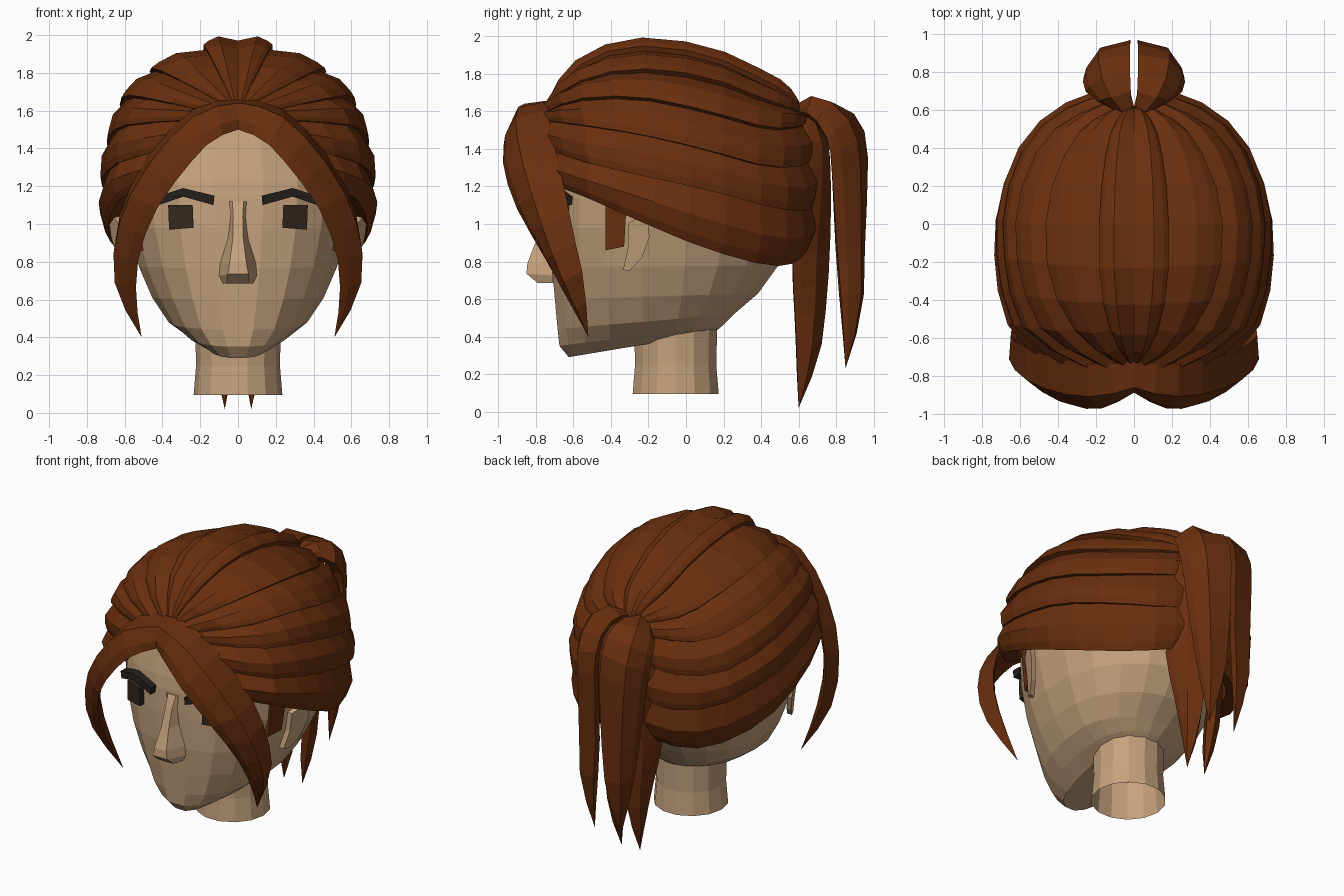
import bpy, bmesh, math
from mathutils import Vector as V

if "Cube" in bpy.data.objects:
    bpy.data.objects.remove(bpy.data.objects["Cube"])


def material(name, rgb):
    m = bpy.data.materials.new(name)
    m.diffuse_color = (*rgb, 1)
    m.use_nodes = True
    m.node_tree.nodes["Principled BSDF"].inputs["Base Color"].default_value = m.diffuse_color
    return m


SKIN = material("skin", (0.56, 0.36, 0.205))
HAIR = material("auburn hair", (0.142, 0.028, 0.0045))
EYE = material("dark brown eye", (0.033, 0.021, 0.012))
BROW = material("black brown brow", (0.018, 0.014, 0.012))


def make(name, verts, faces, mat, mirror=False):
    me = bpy.data.meshes.new(name)
    bm = bmesh.new()
    vs = [bm.verts.new(v) for v in verts]
    for f in faces:
        bm.faces.new([vs[i] for i in f])
    bmesh.ops.remove_doubles(bm, verts=bm.verts, dist=0.0005)
    bmesh.ops.recalc_face_normals(bm, faces=bm.faces)
    bm.to_mesh(me)
    bm.free()
    me.materials.append(mat)
    ob = bpy.data.objects.new(name, me)
    bpy.context.collection.objects.link(ob)
    if mirror:
        mod = ob.modifiers.new("mirror", 'MIRROR')
        mod.use_mirror_merge = False
    return ob


def loft(name, rings, mat, caps=(True, True), mirror=False):
    n = len(rings[0])
    faces = [(r * n + i, r * n + (i + 1) % n, (r + 1) * n + (i + 1) % n, (r + 1) * n + i)
             for r in range(len(rings) - 1) for i in range(n)]
    if caps[0]:
        faces.append(tuple(range(n)))
    if caps[1]:
        faces.append(tuple(range((len(rings) - 1) * n, len(rings) * n)))
    return make(name, [v for r in rings for v in r], faces, mat, mirror)


def spline(pts, steps):
    """Catmull-Rom curve through pts, resampled to steps segments."""
    p = [V(q) for q in pts]
    p = [2 * p[0] - p[1]] + p + [2 * p[-1] - p[-2]]
    out = []
    for k in range(steps + 1):
        s = k / steps * (len(p) - 3)
        i = min(int(s), len(p) - 4)
        t = s - i
        a, b, c, d = p[i:i + 4]
        out.append(0.5 * (2 * b + (c - a) * t + (2 * a - 5 * b + 4 * c - d) * t * t
                          + (3 * b - a - 3 * c + d) * t ** 3))
    return out


def strand(name, a, b, centre, bulge, thick, ridge=0.5):
    """Lock of hair between two edge curves: ridged outside, solid inside."""
    n = len(a)
    rings = []
    for k in range(n):
        i, j = max(k - 1, 0), min(k + 1, n - 1)
        w = b[k] - a[k]
        mid = a[k].lerp(b[k], ridge)
        nor = ((a[j] + b[j]) - (a[i] + b[i])).cross(b[min(k, n - 2)] - a[min(k, n - 2)])
        nor.normalize()
        if nor.dot(mid - V(centre)) < 0:
            nor = -nor
        f = min(1, w.length / 0.2) if bulge > .05 else min(1, w.length / .12)
        ring = [a[k], mid + nor * bulge * f, a[k].lerp(b[k], .85) + nor * bulge * .5 * f, b[k],
                b[k].lerp(mid, .3) - nor * thick * f, a[k].lerp(mid, .3) - nor * thick * f]
        rings.append([V((max(p.x, 0), p.y, p.z)) for p in ring])
    return loft(name, rings, HAIR, mirror=True)


# Head: rings of front height, back height, half width, front y, back y
levels = [(.29, .42, .17, -.63, .15), (.35, .46, .27, -.68, .20), (.44, .52, .37, -.69, .26),
          (.60, .63, .46, -.705, .39), (.77, .78, .53, -.72, .50), (.98, .98, .585, -.725, .56),
          (1.14, 1.14, .60, -.72, .58), (1.22, 1.22, .60, -.71, .58), (1.5, 1.5, .55, -.65, .55),
          (1.7, 1.7, .42, -.48, .42), (1.82, 1.82, .2, -.25, .2)]
N = 20
rings = []
for zf, zb, w, yf, yb in levels:
    ring = []
    for i in range(N):
        t = 2 * math.pi * (i + .5) / N
        c, s = math.cos(t), math.sin(t)
        e = .82 if s < 0 else 1
        x = w * math.copysign(abs(c) ** e, c)
        y = -.1 + (abs(s) ** e * (yf + .1) if s < 0 else s * (yb + .1))
        y = max(y, yf)
        ring.append((x, y, zf + (zb - zf) * (y - yf) / (yb - yf)))
    rings.append(ring)
loft("head", rings, SKIN)

# Neck, open at the bottom
loft("neck", [[(r * math.cos(a), -.055 + r * math.sin(a), z)
               for a in [2 * math.pi * i / 14 for i in range(14)]]
              for r, z in ((.235, .095), (.222, .25), (.228, .5))], SKIN, (False, False))

# Nose: half width at the ridge, half width at the face, front y, height
loft("nose", [[(-b, -.66, z), (-b, -.715, z), (-a, y, z + d), (a, y, z + d), (b, -.715, z), (b, -.66, z)]
              for a, b, y, z, d in ((.06, .08, -.79, .685, 0), (.055, .10, -.85, .725, .01),
                                    (.045, .095, -.845, .79, 0), (.028, .055, -.795, .92, 0),
                                    (.025, .04, -.755, 1.04, 0), (.03, .045, -.72, 1.12, 0))], SKIN)

# Ears: slanted plates that flare out toward the rear
outline = [(-.31, 1.0), (-.25, 1.04), (-.20, 1.03), (-.195, .93), (-.235, .82), (-.30, .75),
           (-.335, .755), (-.31, .87)]
loft("ear", [[(.635 + (y + .3) * .45 - (1 - z) * .15 - d, y, z) for y, z in outline]
             for d in (0, .035)], SKIN, mirror=True)

# Eyes and eyebrows: slabs following the face
eye = [(.235, .98), (.24, 1.10), (.37, 1.10), (.365, .97)]
loft("eye", [[(x, -.825 + x * .40 + d, z) for x, z in eye] for d in (0, .07)], EYE, mirror=True)
brow = [(.13, 1.10), (.125, 1.15), (.29, 1.19), (.43, 1.145), (.42, 1.10), (.29, 1.145)]
loft("eyebrow", [[(x, -.775 + x * x * .6 + d, z) for x, z in brow] for d in (0, .06)], BROW, mirror=True)

# Sideburns in front of the ears
side = [(-.43, .86), (-.43, 1.22), (-.31, 1.22), (-.33, .88)]
loft("sideburn", [[(.595 + (y + .3) * .3 - (1.1 - z) * .1 - d, y, z) for y, z in side]
                  for d in (0, .06)], HAIR, mirror=True)

# Swept-back hair: guide lines from the hairline to the tie, crown to ear
guides = [
    [(0, -.73, 1.65), (0, -.6, 1.82), (0, -.3, 1.965), (0, .1, 1.93), (0, .42, 1.79), (0, .55, 1.7), (0, .61, 1.6)],
    [(.03, -.73, 1.65), (.12, -.58, 1.84), (.18, -.3, 1.95), (.18, .1, 1.91), (.14, .42, 1.77),
     (.09, .55, 1.69), (.04, .61, 1.6)],
    [(.08, -.74, 1.64), (.30, -.58, 1.76), (.45, -.28, 1.83), (.46, .1, 1.79), (.34, .42, 1.67),
     (.2, .56, 1.62), (.06, .62, 1.59)],
    [(.18, -.74, 1.6), (.48, -.57, 1.67), (.61, -.25, 1.68), (.62, .1, 1.61), (.49, .43, 1.52),
     (.28, .59, 1.52), (.08, .65, 1.54)],
    [(.28, -.74, 1.55), (.58, -.56, 1.53), (.68, -.25, 1.48), (.69, .1, 1.40), (.57, .43, 1.31),
     (.34, .62, 1.31), (.1, .68, 1.36)],
    [(.36, -.74, 1.4), (.63, -.54, 1.33), (.72, -.2, 1.25), (.71, .12, 1.18), (.57, .45, 1.09),
     (.33, .64, 1.07), (.1, .69, 1.13)],
    [(.46, -.69, 1.2), (.62, -.53, 1.14), (.69, -.24, 1.01), (.66, .1, .87), (.50, .42, .78),
     (.3, .58, .79), (.1, .64, .86)]]
curves = [spline(g, 11) for g in guides]


def push(curve, amount):
    res = []
    for k, p in enumerate(curve):
        d = V((p.x, p.y * .4, p.z - 1.2)).normalized()
        res.append(p + d * amount * math.sin(math.pi * (k + .7) / 12.4))
    return res


for i in range(6):
    top, low = curves[i], push(curves[i + 1], -.005)
    if i:  # tuck the upper edge beneath the lock above
        top = push([p.lerp(q, .18) for p, q in zip(top, curves[i - 1])], -.035)
    strand("swept_hair_%d" % (i + 1), top, low, (0, 0, 1.1), .05 if i == 5 else .035, .08, .55)

# Long front locks parting over the forehead
strand("front_lock",
       spline([(0, -.72, 1.66), (.2, -.74, 1.63), (.40, -.71, 1.46), (.57, -.65, 1.2),
               (.645, -.60, .95), (.635, -.545, .7), (.51, -.52, .4)], 10),
       spline([(0, -.885, 1.5), (.14, -.965, 1.44), (.28, -.97, 1.29), (.43, -.90, 1.08),
               (.52, -.77, .85), (.54, -.64, .62), (.51, -.52, .4)], 10),
       (0, -.3, 1.0), .085, .01)

# Ponytail: outer and inner pair of locks
strand("ponytail_outer",
       spline([(.01, .6, 1.62), (.02, .76, 1.65), (.02, .92, 1.56), (.02, .97, 1.35),
               (.02, .955, .95), (.05, .94, .55), (.1, .85, .23)], 10),
       spline([(.1, .6, 1.60), (.24, .68, 1.57), (.27, .76, 1.43), (.25, .78, 1.25),
               (.22, .80, .95), (.17, .83, .55), (.1, .85, .23)], 10),
       (0, .7, 1.0), .07, .04)
strand("ponytail_inner",
       spline([(.0, .62, 1.6), (.03, .74, 1.5), (.04, .77, 1.3), (.04, .77, .95),
               (.05, .75, .6), (.06, .71, .3), (.07, .6, .02)], 10),
       spline([(.1, .6, 1.58), (.2, .63, 1.45), (.24, .62, 1.2), (.22, .57, .8),
               (.17, .58, .55), (.12, .59, .3), (.07, .6, .02)], 10),
       (0, .6, 1.0), .04, .05)
